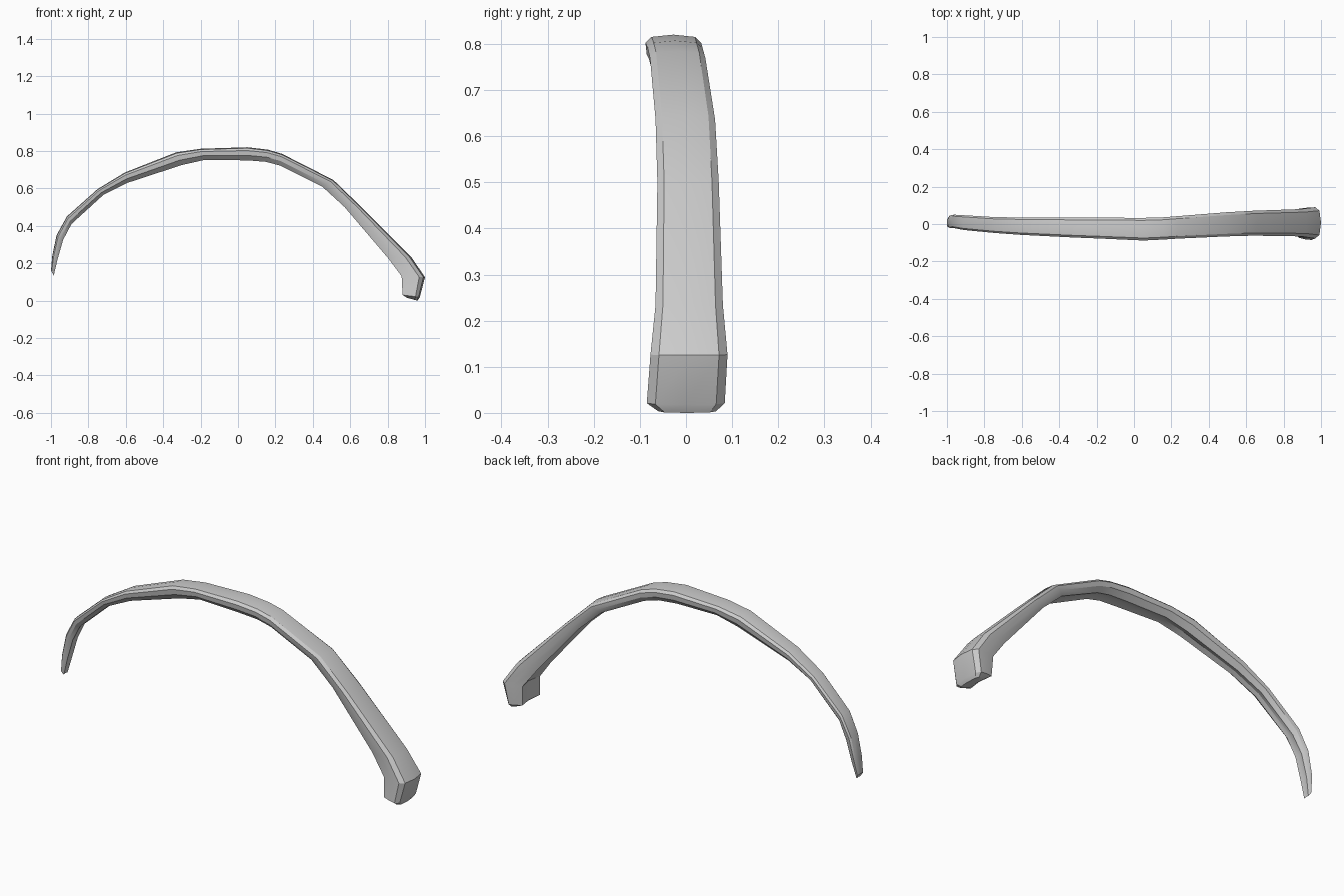
import bpy, bmesh

# Stations along the arched band, tip to foot:
# outer x, outer z, inner x, inner z, front y, back y, inner bevel
STATIONS = [
    (-1.0, .16, -.985, .135, -.015, .03, .008),
    (-.993, .24, -.965, .22, -.02, .045, .012),
    (-.97, .35, -.935, .325, -.022, .05, .015),
    (-.915, .45, -.89, .41, -.032, .047, .02),
    (-.75, .597, -.72, .565, -.048, .037, .022),
    (-.605, .685, -.59, .63, -.058, .035, .025),
    (-.33, .793, -.30, .725, -.072, .034, .027),
    (-.20, .812, -.18, .752, -.077, .034, .028),
    (.05, .82, .05, .75, -.088, .033, .028),
    (.16, .807, .15, .742, -.083, .036, .026),
    (.235, .785, .225, .722, -.078, .042, .024),
    (.51, .645, .45, .61, -.066, .063, .02),
    (.66, .50, .57, .50, -.062, .071, .016),
    (.925, .235, .80, .23, -.066, .08, .014),
    (1.0, .125, .875, .13, -.077, .09, .012),
    (.972, .018, .88, .03, -.085, .084, .012),
    (.96, .0, .905, .014, -.06, .065, .012),
]


def section(bm, ox, oz, ix, iz, y0, y1, bevel):
    """One ten-sided cross-section: crowned outside, bevelled sides, hollow inside."""
    w = y1 - y0
    mid = (y0 + y1) / 2
    s = w * .11
    # (depth from outer to inner surface, y)
    pts = [(0, mid), (.07, y0 + s), (.25, y0), (.62, y0 + .003), (1, y0 + bevel),
           (.88, mid),
           (1, y1 - bevel), (.62, y1 - .003), (.25, y1), (.07, y1 - s)]
    return [bm.verts.new((ox + (ix - ox) * t, y, oz + (iz - oz) * t)) for t, y in pts]


# Loft the sections into a closed band
bm = bmesh.new()
rings = [section(bm, *st) for st in STATIONS]
for a, b in zip(rings, rings[1:]):
    for i in range(len(a)):
        j = (i + 1) % len(a)
        bm.faces.new((a[i], a[j], b[j], b[i]))
# Close the tip and the foot
bm.faces.new(rings[0])
bm.faces.new(rings[-1][::-1])
bmesh.ops.recalc_face_normals(bm, faces=bm.faces)

mesh = bpy.data.meshes.new("curved_band")
bm.to_mesh(mesh)
bm.free()
band = bpy.data.objects.new("curved_band", mesh)
bpy.context.collection.objects.link(band)

# Smooth along the curve, sharp along the bevels
bpy.context.view_layer.objects.active = band
band.select_set(True)
bpy.ops.object.shade_smooth_by_angle(angle=0.52)
